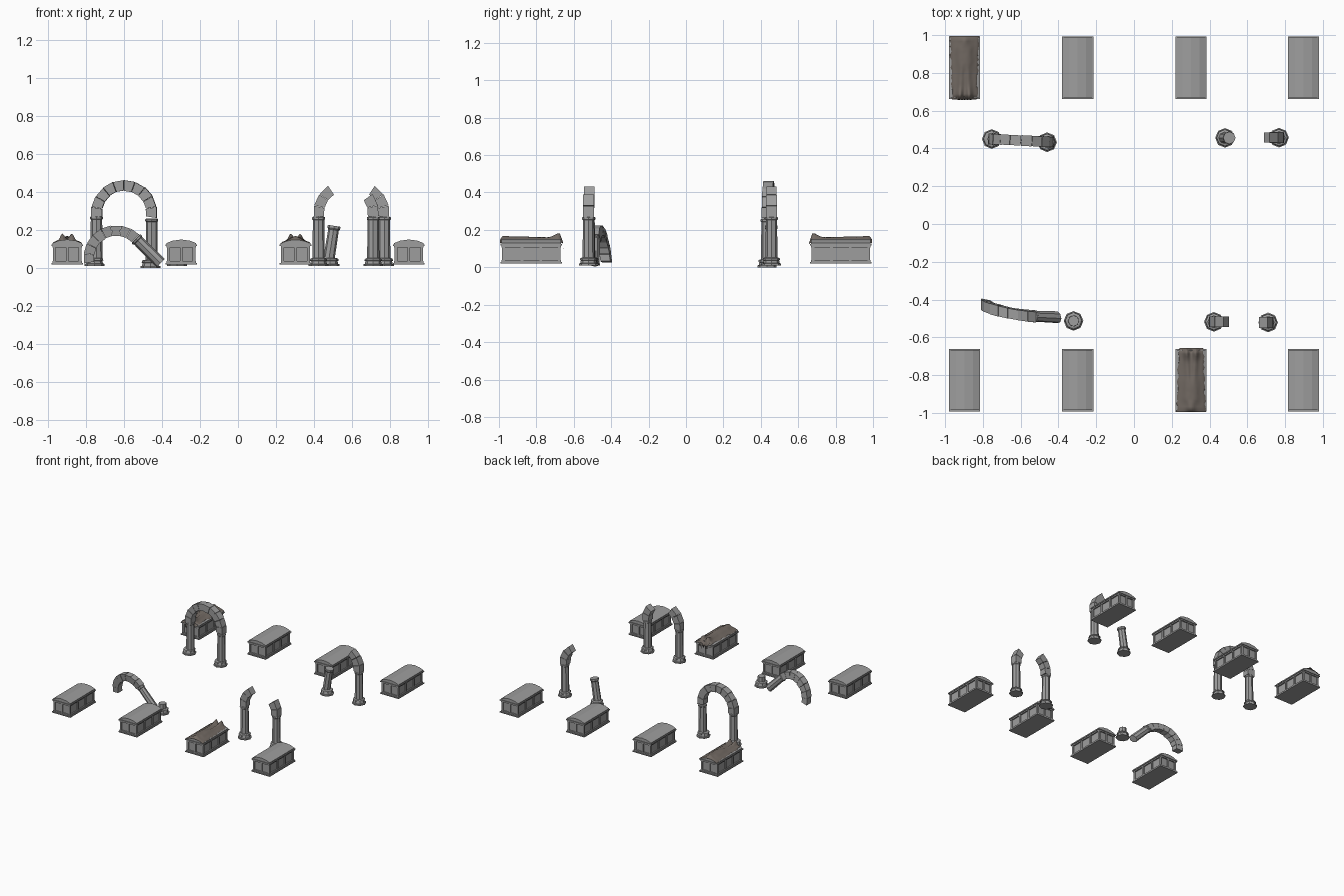
import bpy, bmesh, math, random
from mathutils import Matrix, Vector

if "Cube" in bpy.data.objects:
    bpy.data.objects.remove(bpy.data.objects["Cube"])

random.seed(4)
T = Matrix.Translation
WRAP = bpy.data.materials.new("shroud_brown")
WRAP.diffuse_color = (0.165, 0.14, 0.122, 1)
WRAP.use_nodes = True
WRAP.node_tree.nodes["Principled BSDF"].inputs["Base Color"].default_value = WRAP.diffuse_color
STONE = bpy.data.materials.new("stone_grey")
STONE.diffuse_color = (0.34, 0.34, 0.34, 1)
STONE.use_nodes = True
STONE.node_tree.nodes["Principled BSDF"].inputs["Base Color"].default_value = STONE.diffuse_color


def finish(bm, name, mat=STONE):
    bmesh.ops.recalc_face_normals(bm, faces=bm.faces)
    me = bpy.data.meshes.new(name)
    bm.to_mesh(me)
    bm.free()
    ob = bpy.data.objects.new(name, me)
    me.materials.append(mat)
    bpy.context.collection.objects.link(ob)
    return ob


def box(bm, x0, x1, y0, y1, z0, z1):
    m = T(((x0 + x1) / 2, (y0 + y1) / 2, (z0 + z1) / 2))
    bmesh.ops.create_cube(bm, size=1, matrix=m @ Matrix.Diagonal((x1 - x0, y1 - y0, z1 - z0, 1)))


def lathe(bm, profile, m, sides=8):
    """Faceted turned solid from (radius, z) pairs."""
    rings = []
    for r, z in profile:
        rings.append([bm.verts.new(m @ Vector((r * math.cos(a), r * math.sin(a), z)))
                      for a in (2 * math.pi * i / sides for i in range(sides))])
    for a, b in zip(rings, rings[1:]):
        for i in range(sides):
            j = (i + 1) % sides
            bm.faces.new((a[i], a[j], b[j], b[i]))
    bm.faces.new(rings[0][::-1])
    bm.faces.new(rings[-1])


BASE = [(.052, 0), (.052, .01), (.044, .012), (.041, .026), (.046, .029), (.044, .038), (.036, .042)]
SHAFT = [(.032, 0), (.03, .2), (.034, .204), (.034, .214), (.028, .218)]


def column(name, x, y, z=.01, shaft_at=None, tilt=0):
    bm = bmesh.new()
    lathe(bm, BASE, T((x, y, z)))
    sx = x if shaft_at is None else shaft_at
    profile = SHAFT if not tilt else [(.03, 0), (.028, .15), (.034, .158), (.033, .172)]
    lathe(bm, profile, T((sx, y, z + .042)) @ Matrix.Rotation(tilt, 4, 'Y'))
    finish(bm, name)


def arch(bm, m, a0, a1, n, radius=.145):
    """Wedge stones along an arc in the XZ plane, angles in degrees."""
    for k in range(n):
        s, e = (math.radians(a0 + (a1 - a0) * (k + t) / n) for t in (.02, .98))
        h = .0275 + random.uniform(-.0015, .0015)
        off = random.uniform(-.0015, .0015)
        ends = []
        for a in (s, e):
            ends.append([bm.verts.new(m @ Vector(((radius + dr + off) * math.cos(a), dy,
                                                  (radius + dr + off) * math.sin(a))))
                         for dr, dy in ((-h, -h), (h, -h), (h, h), (-h, h))])
        for i in range(4):
            j = (i + 1) % 4
            bm.faces.new((ends[0][i], ends[0][j], ends[1][j], ends[1][i]))
        bm.faces.new(ends[0][::-1])
        bm.faces.new(ends[1])


def arch_object(name, x, y, z, a0, a1, n, turn=0):
    bm = bmesh.new()
    arch(bm, T((x, y, z)) @ Matrix.Rotation(turn, 4, 'Z'), a0, a1, n)
    finish(bm, name)


# Stone tombs: plinth, panelled chest and shallow arched lid
def tomb(name, cx, cy):
    bm = bmesh.new()
    box(bm, -.083, .083, -.165, .165, .02, .028)
    box(bm, -.077, .077, -.159, .159, .028, .038)
    box(bm, -.067, .067, -.149, .149, .036, .12)
    for sx in (-1, 1):
        for y in (-.149, -.05, .05, .149):
            box(bm, sx * .07 - .005, sx * .07 + .005, y - .007, y + .007, .036, .118)
    for sy in (-1, 1):
        for x in (-.067, 0, .067):
            box(bm, x - .007, x + .007, sy * .152 - .005, sy * .152 + .005, .036, .118)
    box(bm, -.077, .077, -.159, .159, .107, .119)
    box(bm, -.083, .083, -.165, .165, .117, .124)
    section = [(-.078, .12), (.078, .12), (.078, .131), (.045, .144), (0, .15),
               (-.045, .144), (-.078, .131)]
    ends = [[bm.verts.new((x, y, z)) for x, z in section] for y in (-.159, .159)]
    for i in range(7):
        j = (i + 1) % 7
        bm.faces.new((ends[0][i], ends[0][j], ends[1][j], ends[1][i]))
    bm.faces.new(ends[0])
    bm.faces.new(ends[1][::-1])
    bmesh.ops.translate(bm, verts=bm.verts, vec=(cx, cy, 0))
    finish(bm, name)


# Shroud draped over a lying body; v = 0 at the feet, v = 1 at the head
def shroud(name, cx, cy, feet_dir):
    bm = bmesh.new()
    nx, ny = 18, 24
    grid = []
    for j in range(ny + 1):
        v = j / ny
        row = []
        for i in range(nx + 1):
            u = i / nx * 2 - 1
            edge = i in (0, nx)
            half = .07 + .012 * v - (random.uniform(0, .012) if edge else 0)
            x, y = u * half, (.5 - v) * .334
            lid = .152 - .02 * (x / .08) ** 2
            # legs rising to the feet, then trunk and head
            gap = .026 - .01 * min(1, v / .5)
            leg = (.01 + .022 * math.exp(-((v - .06) / .09) ** 2)) * math.exp(-((abs(x) - gap) / .014) ** 2)
            trunk = .012 * math.exp(-(x / .04) ** 4)
            head = .016 * math.exp(-(x / .024) ** 2)
            t = min(1, max(0, (v - .42) / .15))
            h = min(1, max(0, (v - .82) / .06))
            z = lid + (leg * (1 - t) + trunk * t) * (1 - h) + head * h + random.uniform(-.0008, .0008)
            if edge:
                z = lid - .002
            if j == 0:
                z = .132 - random.uniform(0, .008)
                y += .003
            if j == ny:
                z = min(z, lid - .004)
            row.append(bm.verts.new((cx + x, cy + feet_dir * y, z)))
        grid.append(row)
    for j in range(ny):
        for i in range(nx):
            bm.faces.new((grid[j][i], grid[j][i + 1], grid[j + 1][i + 1], grid[j + 1][i]))
    # Ragged tails hanging over the foot end
    for k in range(4, 14, 2):
        a, b = grid[0][k], grid[0][k + 2]
        tip = bm.verts.new(((a.co.x + b.co.x) / 2, cy + feet_dir * .171, random.uniform(.075, .1)))
        bm.faces.new((a, b, tip))
    ob = finish(bm, name, WRAP)
    if sum(p.normal.z for p in ob.data.polygons) < 0:
        ob.data.flip_normals()
    for p in ob.data.polygons:
        p.use_smooth = True


for row, cy in (("front", -.827), ("back", .828)):
    for i, cx in enumerate((-.897, -.298, .302, .897)):
        tomb(f"{row}_tomb_{i + 1}", cx, cy)
shroud("back_shrouded_body", -.897, .828, -1)
shroud("front_shrouded_body", .302, -.827, 1)

# Whole arch, back left
column("arch_column_left", -.753, .45, .012, shaft_at=-.743)
column("arch_column_right", -.46, .433, 0, shaft_at=-.453)
arch_object("standing_arch", -.598, .442, .289, -9, 189, 10, turn=-.05)

# Broken arch, front right
column("broken_column_front_left", .423, -.518)
arch_object("broken_arch_front_left", .568, -.518, .288, 188, 123, 3)
column("broken_column_front_right", .71, -.521)
arch_object("broken_arch_front_right", .565, -.521, .288, -8, 36, 2)

# Broken arch, back right
column("leaning_column_back", .482, .456, .01, shaft_at=.478, tilt=math.radians(9))
column("broken_column_back_right", .768, .457)
arch_object("broken_arch_back_right", .623, .457, .288, -8, 57, 3)

# Stump of the fallen arch, front left
bm = bmesh.new()
lathe(bm, BASE + [(.03, .042), (.029, .08)], T((-.32, -.513, .01)))
finish(bm, "fallen_arch_stump")

# Fallen arch with its shaft, sheared so it leans toward the stump
lean = Matrix(((1, 0, 0, 0), (-.18, 1, -.135, -.563), (0, 0, 1, 0), (0, 0, 0, 1)))
bm = bmesh.new()
arch(bm, lean @ T((-.64, 0, .053)), 190, 45, 8)
lathe(bm, [(.028, 0), (.033, .004), (.033, .014), (.029, .018), (.031, .185)],
      lean @ T((-.537, 0, .156)) @ Matrix.Rotation(math.radians(135), 4, 'Y'))
finish(bm, "fallen_arch")
